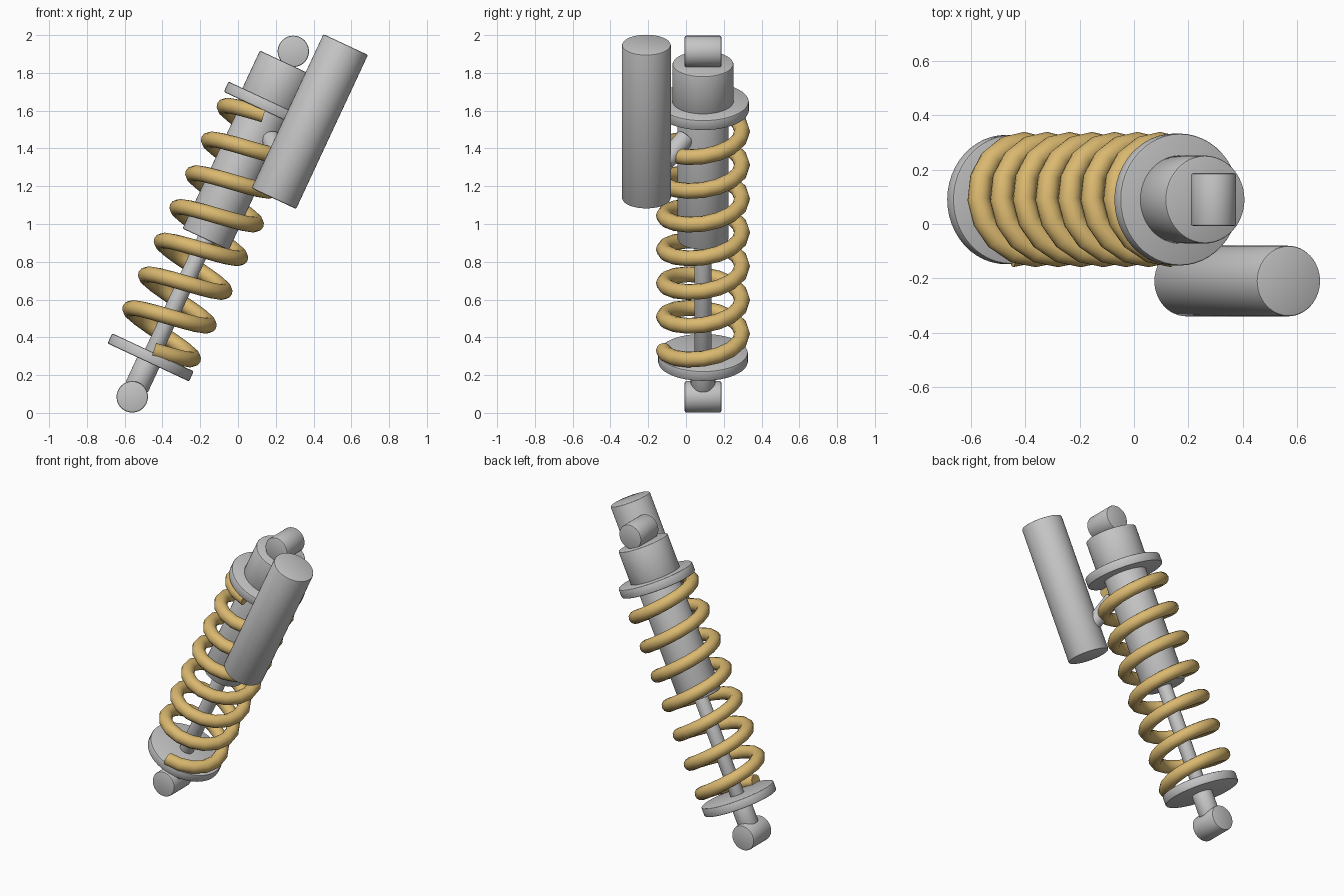
import bpy, bmesh, math
from mathutils import Matrix, Vector

if "Cube" in bpy.data.objects:
    bpy.data.objects.remove(bpy.data.objects["Cube"])

# Tilted frame: local z runs along the shock from the lower eye to the upper eye
TILT = Matrix.Translation((-0.56, 0.09, 0.085)) @ Matrix.Rotation(math.radians(25), 4, 'Y')


def material(name, colour):
    m = bpy.data.materials.new(name)
    m.diffuse_color = (*colour, 1)
    m.use_nodes = True
    m.node_tree.nodes["Principled BSDF"].inputs["Base Color"].default_value = m.diffuse_color
    return m


metal = material("grey_metal", (0.56, 0.56, 0.56))
gold = material("gold_spring", (0.70, 0.48, 0.16))


def finish(name, bm, mat):
    bmesh.ops.recalc_face_normals(bm, faces=bm.faces)
    me = bpy.data.meshes.new(name)
    bm.to_mesh(me)
    bm.free()
    me.materials.append(mat)
    ob = bpy.data.objects.new(name, me)
    bpy.context.collection.objects.link(ob)
    bpy.context.view_layer.objects.active = ob
    ob.select_set(True)
    bpy.ops.object.shade_smooth_by_angle(angle=math.radians(35))
    ob.select_set(False)
    return ob


def cylinder(name, start, end, radius, bevel=0.008, frame=TILT):
    """Cylinder with softened rims between two points of a frame."""
    a, b = frame @ Vector(start), frame @ Vector(end)
    axis = b - a
    bm = bmesh.new()
    bmesh.ops.create_cone(bm, cap_ends=True, segments=48, radius1=radius,
                          radius2=radius, depth=axis.length)
    rims = [e for e in bm.edges if abs(e.verts[0].co.z - e.verts[1].co.z) < 1e-5]
    bmesh.ops.bevel(bm, geom=rims, offset=bevel, segments=2, profile=0.5, affect='EDGES')
    turn = axis.to_track_quat('Z', 'Y').to_matrix().to_4x4()
    bm.transform(Matrix.Translation((a + b) / 2) @ turn)
    return finish(name, bm, metal)


# Mounting eyes, lying across the shock
for name, s in (("lower_eye", 0.0), ("upper_eye", 2.018)):
    cylinder(name, (0, -0.097, s), (0, 0.097, s), 0.083)

# Damper column: name, start, end, radius
for name, s0, s1, r in (("lower_stub", 0.055, 0.21, 0.065),
                        ("lower_spring_plate", 0.201, 0.26, 0.238),
                        ("damper_rod", 0.25, 0.95, 0.045),
                        ("damper_body", 0.92, 1.68, 0.135),
                        ("upper_spring_plate", 1.668, 1.728, 0.243),
                        ("top_cap", 1.72, 1.947, 0.162)):
    cylinder(name, (0, 0, s0), (0, 0, s1), r)

# Side reservoir and the short pipe joining it to the body
cylinder("reservoir", (0.236, -0.30, 1.268), (0.236, -0.30, 2.168), 0.13)
cylinder("reservoir_pipe", (0.17, 0.0, 1.46), (0.25, -0.17, 1.26), 0.05, frame=Matrix())

# Coil spring: rings of wire swept along a helix
TURNS, STEPS, SIDES = 7, 16, 12
COIL_R, WIRE_R, START, PITCH = 0.207, 0.042, 0.27, 0.197
bm = bmesh.new()
rings = []
for i in range(TURNS * STEPS + 1):
    t = math.tau * i / STEPS - math.pi / 2
    out = Vector((math.cos(t), math.sin(t), 0))
    along = Vector((-COIL_R * math.sin(t), COIL_R * math.cos(t), PITCH / math.tau)).normalized()
    up = out.cross(along)
    centre = out * COIL_R + Vector((0, 0, START + PITCH * i / STEPS))
    rings.append([bm.verts.new(centre + WIRE_R * (math.cos(a) * out + math.sin(a) * up))
                  for a in (math.tau * k / SIDES for k in range(SIDES))])
for r0, r1 in zip(rings, rings[1:]):
    for k in range(SIDES):
        j = (k + 1) % SIDES
        bm.faces.new((r0[k], r0[j], r1[j], r1[k]))
bm.faces.new(rings[0])
bm.faces.new(rings[-1])
bm.transform(TILT)
finish("coil_spring", bm, gold)
